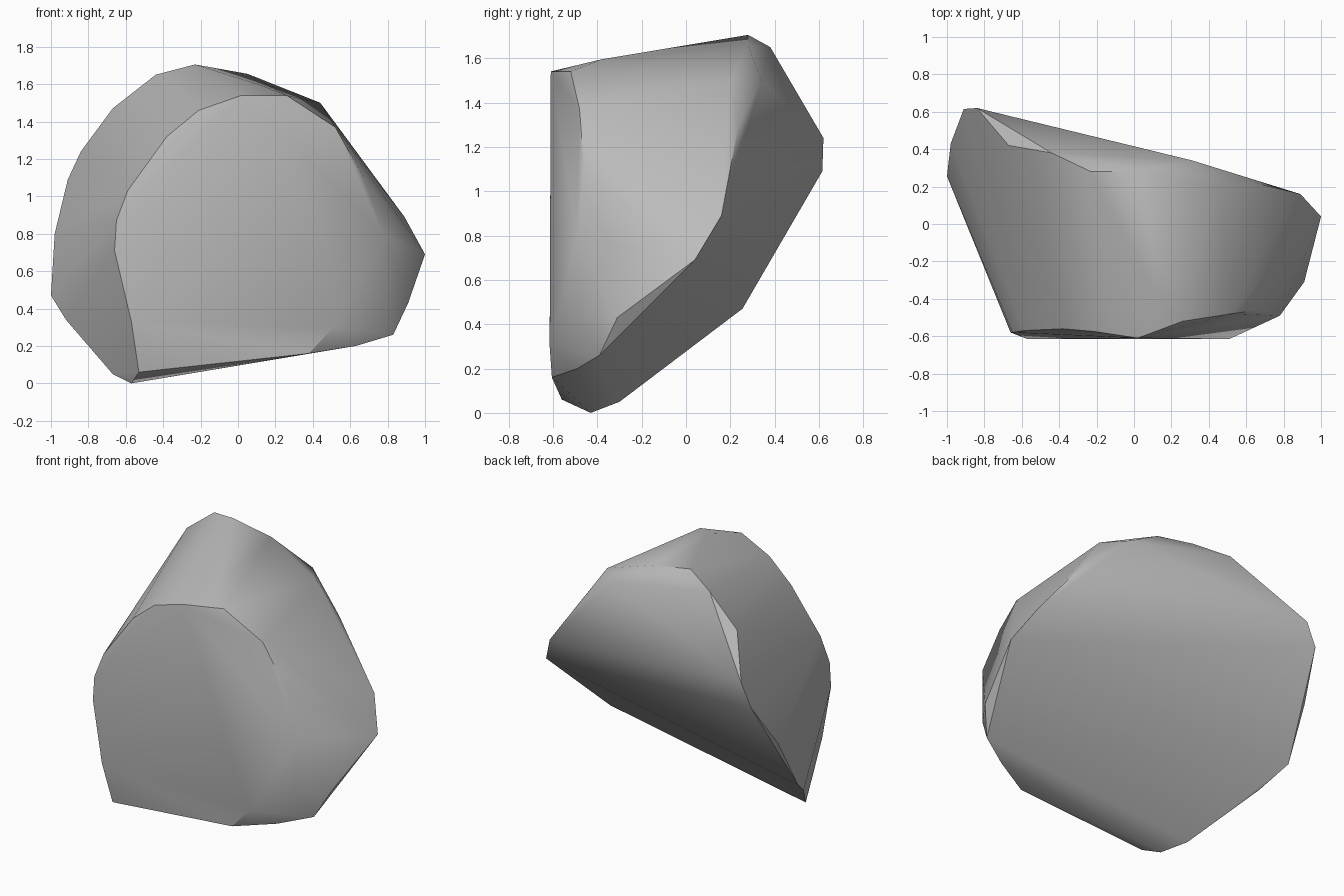
import bpy
import bmesh
import math
from mathutils import Vector

default_cube = bpy.data.objects.get("Cube")
if default_cube:
    bpy.data.objects.remove(default_cube, do_unlink=True)

# Corner rings of the boulder, in hundredths of a unit (x, y, z)
broad_front = [
    (-66, -58, 71), (-65, -58, 87), (-59, -57, 103), (-38, -56, 132),
    (-21, -57.5, 146), (2, -61, 154), (26, -52, 154), (52, -48, 137),
    (67, -46, 110), (78, -49, 79), (78, -49, 43), (51, -61.5, 30),
    (38, -60.5, 16), (-53, -56, 6), (-57, -61.5, 33),
]
crown = [
    (12, -38, 159.5), (-23, 28, 170.5), (5, 28, 165.5), (-44, 38, 165),
    (-67, 42, 147), (31, 34, 150), (44, 20, 150),
]
rear_rim = [
    (-84, 62, 124), (-91, 61.5, 109), (-98, 43, 80), (-100, 25.5, 47),
    (58, 23.5, 129), (89, 16, 89), (100, 4, 69),
]
underside = [
    (-92, 8, 34), (-67, -30, 5), (-57, -43, 0), (63, -49, 20),
    (83, -39, 26), (91, -31, 43),
]


def flat_material(name, colour):
    """Make a plain matte material of one colour."""
    material = bpy.data.materials.new(name)
    material.use_nodes = True
    material.diffuse_color = colour
    shader = material.node_tree.nodes["Principled BSDF"]
    shader.inputs["Base Color"].default_value = colour
    shader.inputs["Roughness"].default_value = 0.9
    return material


def hull_object(name, rings, material):
    """Wrap the rings of corners in one convex, faceted stone."""
    bm = bmesh.new()
    for ring in rings:
        for corner in ring:
            bm.verts.new(Vector(corner) / 100)
    hull = bmesh.ops.convex_hull(bm, input=bm.verts[:])
    buried = {item for item in hull["geom_interior"] + hull["geom_unused"]
              if isinstance(item, bmesh.types.BMVert)}
    bmesh.ops.delete(bm, geom=list(buried), context="VERTS")
    bmesh.ops.recalc_face_normals(bm, faces=bm.faces[:])
    mesh = bpy.data.meshes.new(name)
    bm.to_mesh(mesh)
    bm.free()
    mesh.materials.append(material)
    stone = bpy.data.objects.new(name, mesh)
    bpy.context.collection.objects.link(stone)
    return stone


# Boulder with softened facets and crisp main ridges
stone_grey = flat_material("stone grey", (0.5, 0.5, 0.5, 1))
boulder = hull_object("boulder", [broad_front, crown, rear_rim, underside], stone_grey)
bpy.ops.object.select_all(action="DESELECT")
boulder.select_set(True)
bpy.context.view_layer.objects.active = boulder
bpy.ops.object.shade_smooth_by_angle(angle=math.radians(35))
